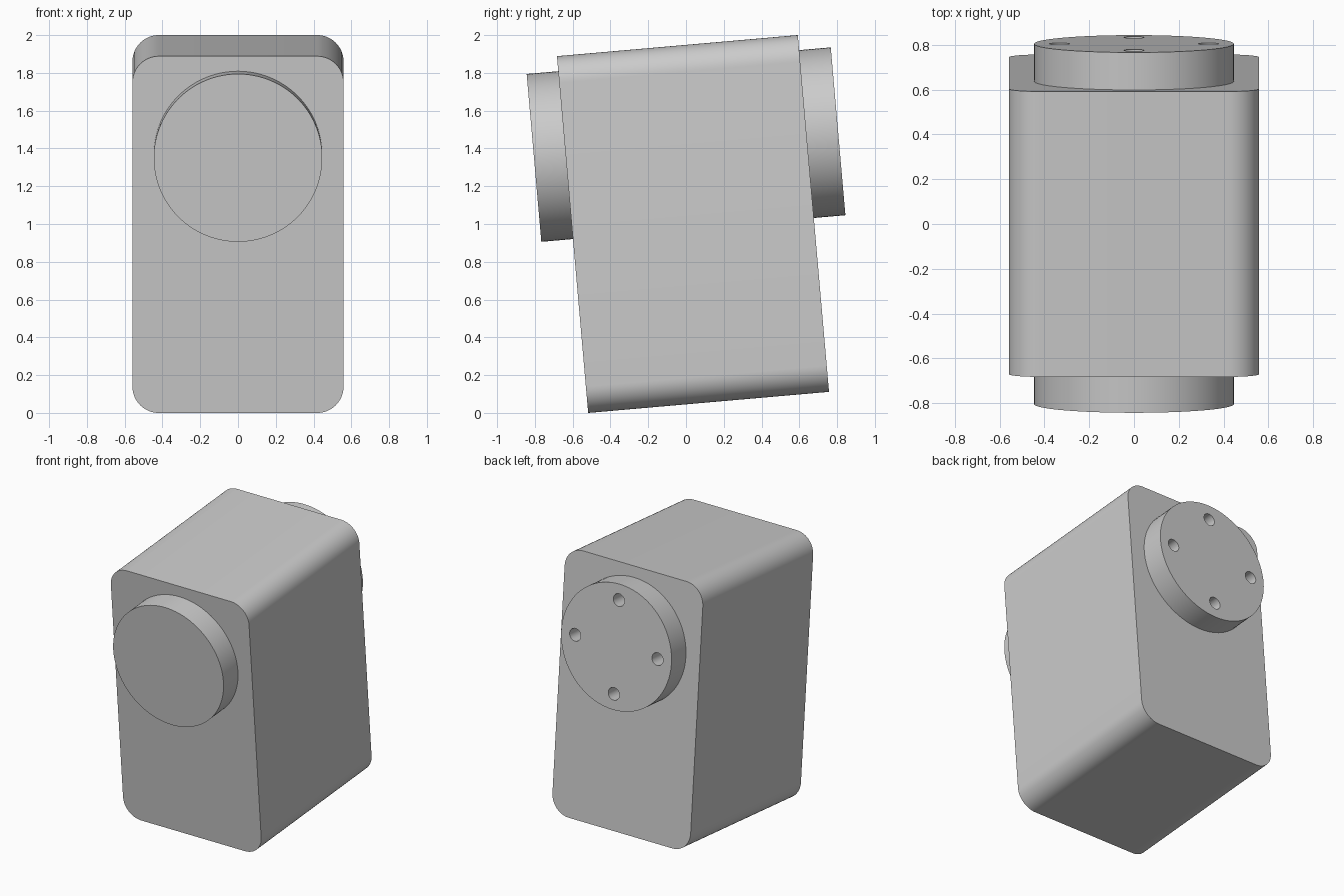
import bpy
import bmesh
from math import radians, pi, sin, cos
from mathutils import Matrix, Vector

if "Cube" in bpy.data.objects:
    bpy.data.objects.remove(bpy.data.objects["Cube"], do_unlink=True)

# Body and disc sizes
WIDTH, DEPTH, HEIGHT, CORNER = 1.118, 1.28, 1.896, 0.14
DISC_R, DISC_T, DISC_Z, EMBED = 0.446, 0.168, 0.422, 0.02
HOLE_R, HOLE_RING = 0.045, 0.333

# The whole model leans back about the x axis
LEAN = Matrix.Translation((0, 0.037, 1.0)) @ Matrix.Rotation(radians(5), 4, "X")

grey = bpy.data.materials.new("light grey")
grey.use_nodes = True
grey.diffuse_color = (0.6, 0.6, 0.6, 1)
grey.node_tree.nodes["Principled BSDF"].inputs["Base Color"].default_value = (0.6, 0.6, 0.6, 1)


def prism(name, outline, y0, y1):
    """Extrude an (x, z) outline from y0 to y1 and lean it."""
    bm = bmesh.new()
    face = bm.faces.new([bm.verts.new((x, y0, z)) for x, z in outline])
    side = bmesh.ops.extrude_face_region(bm, geom=[face])["geom"]
    verts = [v for v in side if isinstance(v, bmesh.types.BMVert)]
    bmesh.ops.translate(bm, verts=verts, vec=Vector((0, y1 - y0, 0)))
    bmesh.ops.recalc_face_normals(bm, faces=bm.faces)
    mesh = bpy.data.meshes.new(name)
    bm.to_mesh(mesh)
    bm.free()
    mesh.materials.append(grey)
    obj = bpy.data.objects.new(name, mesh)
    bpy.context.collection.objects.link(obj)
    obj.matrix_world = LEAN
    return obj


def circle(cx, cz, r, n):
    return [(cx + r * cos(2 * pi * i / n), cz + r * sin(2 * pi * i / n)) for i in range(n)]


def rounded_rectangle(w, h, r, steps=12):
    points = []
    for k, (sx, sz) in enumerate([(1, 1), (-1, 1), (-1, -1), (1, -1)]):
        for i in range(steps + 1):
            a = (k + i / steps) * pi / 2
            points.append((sx * (w / 2 - r) + r * cos(a), sz * (h / 2 - r) + r * sin(a)))
    return points


def select_only(obj):
    bpy.ops.object.select_all(action="DESELECT")
    obj.select_set(True)
    bpy.context.view_layer.objects.active = obj


# Main parts
half = DEPTH / 2
body = prism("body", rounded_rectangle(WIDTH, HEIGHT, CORNER), -half, half)
disc = circle(0, DISC_Z, DISC_R, 96)
front_disc = prism("front_disc", disc, -half - DISC_T, -half + EMBED)
back_disc = prism("back_disc", disc, half - EMBED, half + DISC_T)

# Four holes bored through the back disc
bpy.context.view_layer.update()
for k in range(4):
    a = k * pi / 2
    outline = circle(HOLE_RING * cos(a), DISC_Z + HOLE_RING * sin(a), HOLE_R, 32)
    cutter = prism("hole_cutter", outline, half - 0.1, half + DISC_T + 0.1)
    cutter.hide_render = True
    cut = back_disc.modifiers.new("hole", "BOOLEAN")
    cut.operation = "DIFFERENCE"
    cut.solver = "EXACT"
    cut.object = cutter
    select_only(back_disc)
    bpy.ops.object.modifier_apply(modifier=cut.name)
    bpy.data.objects.remove(cutter, do_unlink=True)

# Smooth curved sides, sharp rims
for part in (body, front_disc, back_disc):
    select_only(part)
    bpy.ops.object.shade_smooth_by_angle(angle=radians(30))
